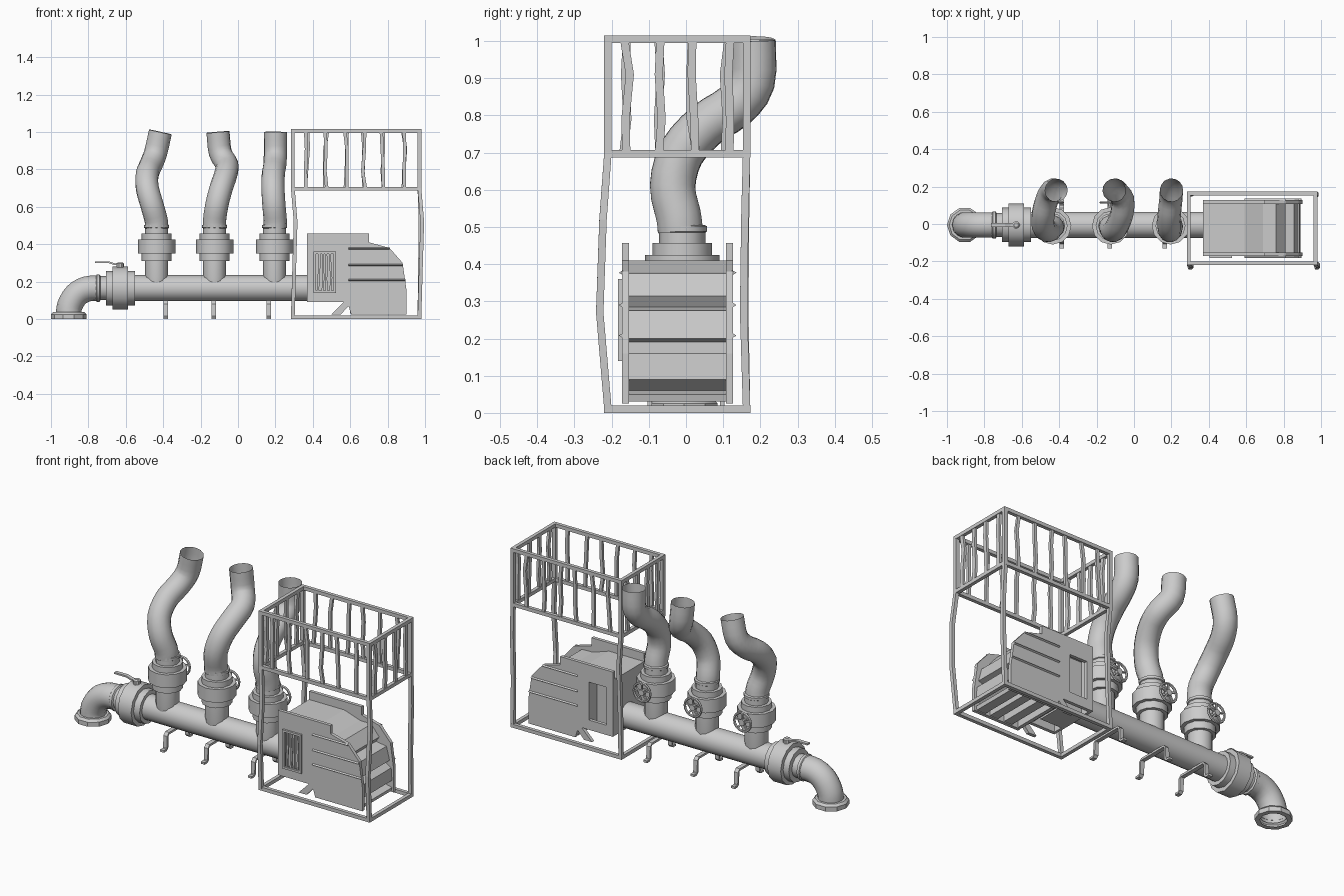
import bpy, bmesh, math, random
from mathutils import Vector, Matrix

if "Cube" in bpy.data.objects:
    bpy.data.objects.remove(bpy.data.objects["Cube"])
random.seed(4)


def finish(name, bm, smooth=False):
    bmesh.ops.recalc_face_normals(bm, faces=bm.faces)
    me = bpy.data.meshes.new(name)
    bm.to_mesh(me)
    bm.free()
    ob = bpy.data.objects.new(name, me)
    bpy.context.collection.objects.link(ob)
    if smooth:
        bpy.ops.object.select_all(action='DESELECT')
        ob.select_set(True)
        bpy.context.view_layer.objects.active = ob
        bpy.ops.object.shade_smooth_by_angle(angle=math.radians(35))
    return ob


def bridge(bm, rings, caps, wrap=False):
    n = len(rings[0])
    pairs = list(zip(rings, rings[1:])) + ([(rings[-1], rings[0])] if wrap else [])
    for a, b in pairs:
        for i in range(n):
            bm.faces.new((a[i], a[(i + 1) % n], b[(i + 1) % n], b[i]))
    if caps:
        bm.faces.new(rings[0])
        bm.faces.new(rings[-1])


def sweep(name, pts, section, caps=True, smooth=False):
    """Sweep a 2D section along a path with transported frames."""
    bm = bmesh.new()
    pts = [Vector(p) for p in pts]
    rings, u = [], None
    for i, p in enumerate(pts):
        t = (pts[min(i + 1, len(pts) - 1)] - pts[max(i - 1, 0)]).normalized()
        if u is None:
            u = Vector((1, 0, 0)) if abs(t.x) < .8 else Vector((0, 1, 0))
        u = (u - t * u.dot(t)).normalized()
        v = t.cross(u)
        rings.append([bm.verts.new(p + u * a + v * b) for a, b in section])
    bridge(bm, rings, caps)
    return finish(name, bm, smooth)


def circle(r, n=14):
    return [(r * math.cos(2 * math.pi * i / n), r * math.sin(2 * math.pi * i / n)) for i in range(n)]


def rect(a, b):
    return [(-a / 2, -b / 2), (a / 2, -b / 2), (a / 2, b / 2), (-a / 2, b / 2)]


def lathe(name, prof, matrix, n=12, caps=True):
    """Profile of (height, radius) pairs turned about local z."""
    bm = bmesh.new()
    rings = [[bm.verts.new((x, y, h)) for x, y in circle(r, n)] for h, r in prof]
    bridge(bm, rings, caps)
    bm.transform(matrix)
    return finish(name, bm, True)


def box(name, x0, x1, y0, y1, z0, z1):
    return extrude(name, [(x0, z0), (x1, z0), (x1, z1), (x0, z1)], y0, y1)


def extrude(name, prof, y0, y1):
    bm = bmesh.new()
    bridge(bm, [[bm.verts.new((x, y, z)) for x, z in prof] for y in (y0, y1)], True)
    return finish(name, bm)


def spline(pts, steps=4):
    """Catmull-Rom points through a path."""
    p = [Vector(q) for q in pts]
    p = [2 * p[0] - p[1]] + p + [2 * p[-1] - p[-2]]
    out = []
    for a, b, c, d in zip(p, p[1:], p[2:], p[3:]):
        for k in range(steps):
            t = k / steps
            out.append(.5 * (2 * b + (c - a) * t + (2 * a - 5 * b + 4 * c - d) * t * t
                             + (3 * b - a - 3 * c + d) * t ** 3))
    return out + [p[-2]]


PY, PZ = -.005, .165
along_x = Matrix.Translation((0, PY, PZ)) @ Matrix.Rotation(math.pi / 2, 4, 'Y')

# main pipe, inline valve and end elbow
lathe("main_pipe", [(-.57, .07), (.38, .07)], along_x, 16)
lathe("inline_valve", [(-.76, .066), (-.755, .073), (-.74, .073), (-.735, .064), (-.705, .064),
                       (-.705, .092), (-.67, .092), (-.67, .115), (-.587, .115), (-.587, .092),
                       (-.55, .092), (-.55, .07)], along_x)
sweep("elbow", spline([(-.905, PY, .02), (-.90, PY, .07), (-.865, PY, .128), (-.81, PY, .16),
                       (-.74, PY, .165)], 3), circle(.068), False, True)
lathe("elbow_flange", [(0, .068), (0, .095), (.025, .095), (.037, .083), (.037, .068)],
      Matrix.Translation((-.905, PY, 0)), 10, False)
lathe("lever_stem", [(.27, .02), (.297, .02), (.303, .012)], Matrix.Translation((-.63, PY, 0)), 10)
sweep("valve_lever", [(-.615, PY, .295), (-.66, PY, .293), (-.69, PY, .303), (-.765, PY, .303)],
      rect(.022, .009))

# branches: valve, handwheel, bent open hose, floor bracket
hose_yz = [(-.015, .49), (-.02, .53), (-.036, .61), (-.012, .70), (.055, .775),
           (.13, .825), (.178, .89), (.18, 1.0)]
branches = [(-.435, -.385, [0, -.003, -.025, -.05, -.05, -.03, -.005, .02]),
            (-.125, -.13, [0, 0, .012, .035, .06, .065, .03, .018]),
            (.195, .165, [.004, .004, -.003, -.008, -.006, .002, .005, .006])]
for i, (bx, leg_x, offs) in enumerate(branches, 1):
    lathe(f"branch_valve_{i}", [(.19, .058), (.225, .062), (.31, .062), (.31, .08), (.35, .08),
                                (.35, .1), (.425, .1), (.425, .08), (.457, .08), (.457, .062),
                                (.485, .062), (.488, .067), (.502, .067), (.505, .06)],
          Matrix.Translation((bx, PY - .005, 0)))
    sweep(f"hose_{i}", spline([(bx + o, y, z) for o, (y, z) in zip(offs, hose_yz)], 3),
          circle(.062), False, True)
    wheel = Matrix.Translation((bx, .115, .385)) @ Matrix.Rotation(-math.pi / 2, 4, 'X')
    bm = bmesh.new()
    rings = []
    for k in range(16):
        a = 2 * math.pi * k / 16
        rings.append([bm.verts.new(((.052 + u) * math.cos(a), (.052 + u) * math.sin(a), v))
                      for u, v in circle(.007, 6)])
    bridge(bm, rings, False, True)
    bm.transform(wheel)
    finish(f"handwheel_rim_{i}", bm, True)
    lathe(f"handwheel_hub_{i}", [(-.05, .012), (-.01, .012), (-.01, .018), (.01, .018)], wheel, 8)
    for k in range(5):
        a = 2 * math.pi * k / 5 + .3
        d = Vector((math.cos(a), 0, math.sin(a))) * .052
        c = Vector((bx, .115, .385))
        sweep(f"handwheel_spoke_{i}_{k}", [c, c + d], rect(.009, .009))
    sweep(f"pipe_bracket_{i}", [(leg_x, s * y, z) for s, y, z in
                                [(-1, .13, .006), (-1, .106, .006), (-1, .098, .014), (-1, .095, .08),
                                 (-1, .085, .092), (1, .085, .092), (1, .095, .08), (1, .098, .014),
                                 (1, .106, .006), (1, .13, .006)]], rect(.024, .012))

# cage rails
X0, X1, Y0, Y1, W = .283, .98, -.22, .173, .02
for nm, z in (("bottom", 0), ("middle", .687), ("top", .995)):
    for s, y in (("front", Y0), ("back", Y1 - W)):
        box(f"{nm}_rail_{s}", X0, X1, y, y + W, z, z + W)
    for s, x in (("left", X0), ("right", X1 - W)):
        box(f"{nm}_rail_{s}", x, x + W, Y0 + W, Y1 - W, z, z + W)

# slightly bent corner posts
bends = {(0, 0): (.015, -.022), (1, 0): (.015, -.022), (0, 1): (.015, -.005), (1, 1): (.006, -.008)}
for (i, j), (dx, dy) in bends.items():
    x, y = (X0 + W / 2, X1 - W / 2)[i], (Y0 + W / 2, Y1 - W / 2)[j]
    sweep(f"corner_post_{i}{j}", [(x, y, .01), (x + dx * .5, y + dy, .27), (x + dx, y + dy * .6, .52),
                                  (x, y, .70), (x, y, 1.0)], rect(W, W))


# wobbly balusters
def baluster(name, x, y, ax):
    pts = []
    for z in (.70, .79, .91, 1.0):
        o = random.uniform(-.009, .009)
        pts.append((x + o * ax, y + o * (1 - ax), z))
    sweep(name, pts, rect(.018, .014) if ax else rect(.014, .022))


for k, x in enumerate((.368, .47, .577, .674, .77, .89)):
    baluster(f"baluster_front_{k}", x, Y0 + W / 2, 1)
    baluster(f"baluster_back_{k}", x, Y1 - W / 2, 1)
for k, y in enumerate((-.16, -.07, .02, .11)):
    baluster(f"baluster_left_{k}", X0 + W / 2, y, 0)
    baluster(f"baluster_right_{k}", X1 - W / 2, y, 0)

# machine housing: side plates split around a window opening
for side, y0, y1 in (("front", -.172, -.153), ("back", .108, .127)):
    extrude(f"side_plate_{side}", [(.52, .09), (.585, .09), (.605, .025), (.90, .025), (.90, .16),
                                   (.88, .30), (.81, .38), (.70, .41), (.70, .457), (.52, .457)], y0, y1)
    box(f"plate_edge_{side}", .37, .41, y0, y1, .09, .457)
    box(f"plate_top_{side}", .41, .52, y0, y1, .36, .457)
    box(f"plate_sill_{side}", .41, .52, y0, y1, .09, .145)
    extrude(f"brace_{side}", [(.50, .025), (.55, .025), (.61, .09), (.565, .09)], y0, y1)
    out = -1 if side == "front" else 1
    yo = y0 if out < 0 else y1
    # triangular ribs
    for k, (z, xe) in enumerate(((.377, .81), (.29, .88), (.208, .895))):
        bm = bmesh.new()
        bridge(bm, [[bm.verts.new((x, yo + o * out, z + h)) for o, h in ((-.003, -.007), (.009, 0), (-.003, .007))]
                    for x in (.59, xe)], True)
        finish(f"side_rib_{side}_{k}", bm)

# inner body: sawtooth louvre profile plus recess floor behind the windows
teeth = [(.52, .10), (.52, .41), (.59, .41), (.69, .377), (.76, .375), (.81, .315), (.79, .285),
         (.855, .275), (.875, .20), (.84, .19), (.885, .16), (.89, .09), (.85, .06), (.89, .05), (.885, .03),
         (.83, .03), (.80, .075), (.80, .03), (.75, .03), (.71, .075), (.71, .03), (.66, .03),
         (.62, .08), (.62, .03), (.60, .03), (.59, .10)]
extrude("louvre_body", teeth, -.153, .108)
box("intake_block", .37, .52, -.10, .055, .09, .41)
box("intake_end_wall", .37, .385, -.153, .108, .09, .41)
box("intake_roof", .385, .52, -.153, .108, .395, .41)

# slatted window on the front plate
for nm, a in (("left", (.405, .417, .14, .36)), ("right", (.511, .523, .14, .36)),
              ("bottom", (.417, .511, .14, .152)), ("top", (.417, .511, .348, .36))):
    box(f"window_frame_{nm}", a[0], a[1], -.183, -.17, a[2], a[3])
for k in range(4):
    x = .432 + .021 * k
    sweep(f"window_slat_{k}", [(x + random.uniform(-.004, .004), -.172, z) for z in (.148, .22, .29, .352)],
          rect(.011, .008))
